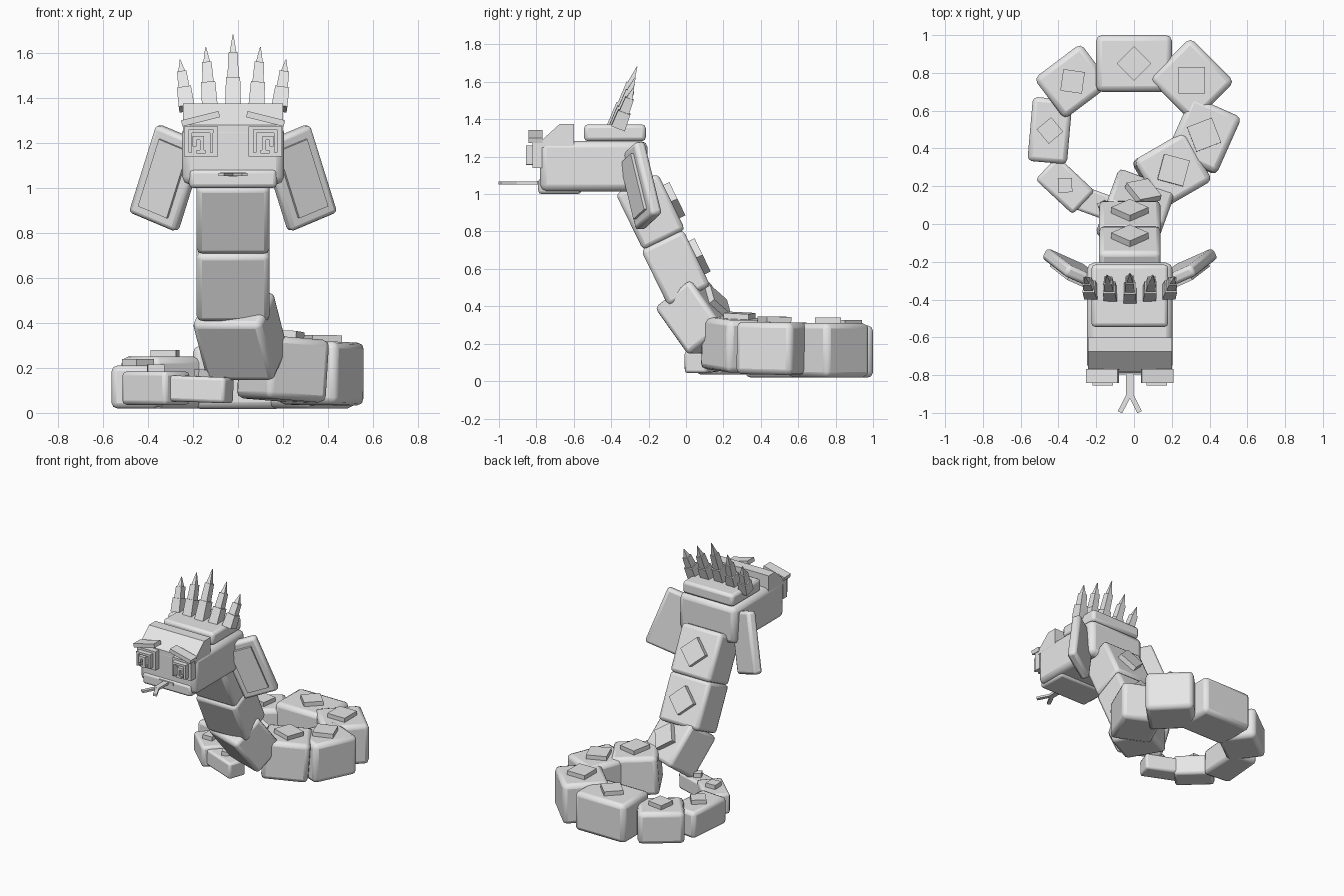
import bpy, bmesh
from math import radians
from mathutils import Matrix, Vector, Euler

if "Cube" in bpy.data.objects:
    bpy.data.objects.remove(bpy.data.objects["Cube"])

CX = -0.022  # symmetry plane of head and neck
grey = bpy.data.materials.new("stone_grey")
grey.diffuse_color = (0.8, 0.8, 0.8, 1)
grey.use_nodes = True
grey.node_tree.nodes["Principled BSDF"].inputs["Base Color"].default_value = grey.diffuse_color


def finish(name, bm, bevel):
    bmesh.ops.recalc_face_normals(bm, faces=bm.faces)
    me = bpy.data.meshes.new(name)
    bm.to_mesh(me)
    bm.free()
    me.materials.append(grey)
    ob = bpy.data.objects.new(name, me)
    bpy.context.collection.objects.link(ob)
    if bevel:
        mod = ob.modifiers.new("Bevel", 'BEVEL')
        mod.width, mod.segments = bevel, 2
        bpy.ops.object.select_all(action='DESELECT')
        ob.select_set(True)
        bpy.context.view_layer.objects.active = ob
        bpy.ops.object.shade_smooth_by_angle(angle=radians(35))
    return ob


def frame(loc, rot=(0, 0, 0)):
    return Matrix.Translation(loc) @ Euler([radians(a) for a in rot]).to_matrix().to_4x4()


def box(name, mat, size, bevel=0.0, taper=1.0):
    """Box of given size in frame mat; taper scales the top end."""
    bm = bmesh.new()
    bmesh.ops.create_cube(bm, size=1)
    for v in bm.verts:
        s = taper if v.co.z > 0 else 1
        v.co = mat @ Vector((v.co.x * size[0] * s, v.co.y * size[1] * s, v.co.z * size[2]))
    return finish(name, bm, bevel)


def span(name, x, y, z, bevel=0.0):
    """Axis-aligned box from ranges."""
    c = [(a + b) / 2 for a, b in (x, y, z)]
    return box(name, frame(c), [b - a for a, b in (x, y, z)], bevel)


# Neck: blocks leaning forward, each with a diamond scale on its back
for i, (loc, rot, size) in enumerate([
        ((CX, -0.19, 0.905), (26, 0, 0), (0.325, 0.25, 0.335)),
        ((CX, -0.055, 0.605), (26, 0, 0), (0.325, 0.25, 0.335)),
        ((0.01, 0.065, 0.34), (37, 0, -20), (0.325, 0.25, 0.32))]):
    m = frame(loc, rot)
    box(f"neck_block_{i}", m, size, 0.025)
    box(f"neck_scale_{i}", m @ frame((0, 0.135, 0), (0, 45, 0)), (0.14, 0.05, 0.14))

# Coil: x, y, z, yaw, pitch, length, width, height, scale size
coil = [(0.20, 0.28, 0.195, 30, 4, 0.31, 0.30, 0.28, 0.14),
        (0.37, 0.47, 0.175, 66, 1, 0.33, 0.29, 0.28, 0.14),
        (0.305, 0.76, 0.165, 135, 0, 0.33, 0.31, 0.29, 0.14),
        (0.0, 0.85, 0.158, 180, 0, 0.40, 0.30, 0.28, 0.13),
        (-0.325, 0.755, 0.135, 217, 0, 0.31, 0.27, 0.23, 0.115),
        (-0.445, 0.495, 0.115, 265, 0, 0.34, 0.21, 0.19, 0.10),
        (-0.365, 0.205, 0.11, 317, 0, 0.27, 0.17, 0.15, 0.075),
        (-0.165, 0.095, 0.105, 340, 2, 0.27, 0.13, 0.115, 0.05)]
for i, (x, y, z, yaw, pitch, l, w, h, s) in enumerate(coil):
    m = frame((x, y, z), (0, pitch, yaw))
    box(f"coil_block_{i}", m, (l, w, h), min(0.03, h * 0.13))
    box(f"coil_scale_{i}", m @ frame((0, 0, h / 2 + 0.01), (0, 0, 45)), (s, s, 0.04))

# Head, chin and crest plate
span("head", (CX - 0.226, CX + 0.226), (-0.78, -0.205), (1.015, 1.283), 0.035)
span("chin", (CX - 0.195, CX + 0.195), (-0.79, -0.56), (1.0, 1.083), 0.018)
span("crest_plate", (CX - 0.203, CX + 0.203), (-0.545, -0.215), (1.283, 1.372), 0.02)

# Forehead ridge with a sloping front
bm = bmesh.new()
profile = [(-0.78, 1.25), (-0.78, 1.28), (-0.675, 1.375), (-0.60, 1.375), (-0.60, 1.25)]
f = bm.faces.new([bm.verts.new((CX - 0.222, y, z)) for y, z in profile])
ext = bmesh.ops.extrude_face_region(bm, geom=[f])["geom"]
bmesh.ops.translate(bm, vec=(0.444, 0, 0), verts=[g for g in ext if isinstance(g, bmesh.types.BMVert)])
finish("forehead", bm, 0)

for s, side in ((-1, "left"), (1, "right")):
    # Eye: plate, square rim and hooked pupil
    ex = CX + s * 0.143
    box(f"eye_{side}", frame((ex, -0.795, 1.207)), (0.15, 0.05, 0.135))
    bars = [(0, 0.045, 0.11, 0.015), (0, -0.045, 0.04, 0.015), (0.047, 0, 0.015, 0.10),
            (-0.047, 0, 0.015, 0.10), (0.012, 0.015, 0.05, 0.018),
            (-0.005, -0.012, 0.018, 0.07), (0.028, 0.0, 0.018, 0.045)]
    for j, (dx, dz, w, h) in enumerate(bars):
        box(f"pupil_bar_{side}_{j}", frame((ex + s * dx, -0.835, 1.207 + dz)), (w, 0.04, h))
    # Brow drooping outward
    box(f"brow_{side}", frame((CX + s * 0.145, -0.805, 1.308), (0, s * 14, 0)), (0.172, 0.075, 0.028))
    # Ear flap with a raised inner panel
    m = frame((CX + s * 0.292, -0.245, 1.045), (0, 0, s * 24)) @ frame((0, 0, 0), (5, -s * 21, 0))
    box(f"ear_{side}", m, (0.245, 0.065, 0.42), 0.02)
    box(f"ear_panel_{side}", m @ frame((0, -0.034, 0)), (0.15, 0.03, 0.32))

# Forked tongue
span("tongue", (CX - 0.02, CX + 0.02), (-0.91, -0.76), (1.052, 1.068))
span("mouth", (CX - 0.058, CX + 0.058), (-0.796, -0.78), (1.05, 1.07))
for s, side in ((-1, "left"), (1, "right")):
    box(f"tongue_tip_{side}", frame((CX + s * 0.026, -0.945, 1.06), (0, 0, s * 27)), (0.026, 0.115, 0.015))

# Crown of five stepped spikes, fanned out and leaning back
for i in range(-2, 3):
    k = abs(i)
    g = 1 - 0.17 * k
    m = frame((CX + i * 0.103, -0.385 + 0.012 * k, 1.36), (-21, i * 4, 0))
    for part, z0, z1, w, t in (("base", -0.01, 0.13, 0.07, 0.9), ("middle", 0.12, 0.25, 0.05, 0.85),
                               ("tip", 0.24, 0.345, 0.034, 0.1)):
        box(f"spike_{part}_{i + 2}", m @ frame((0, 0, g * (z0 + z1) / 2)),
            (w, w * 1.1, g * (z1 - z0)), 0, t)
